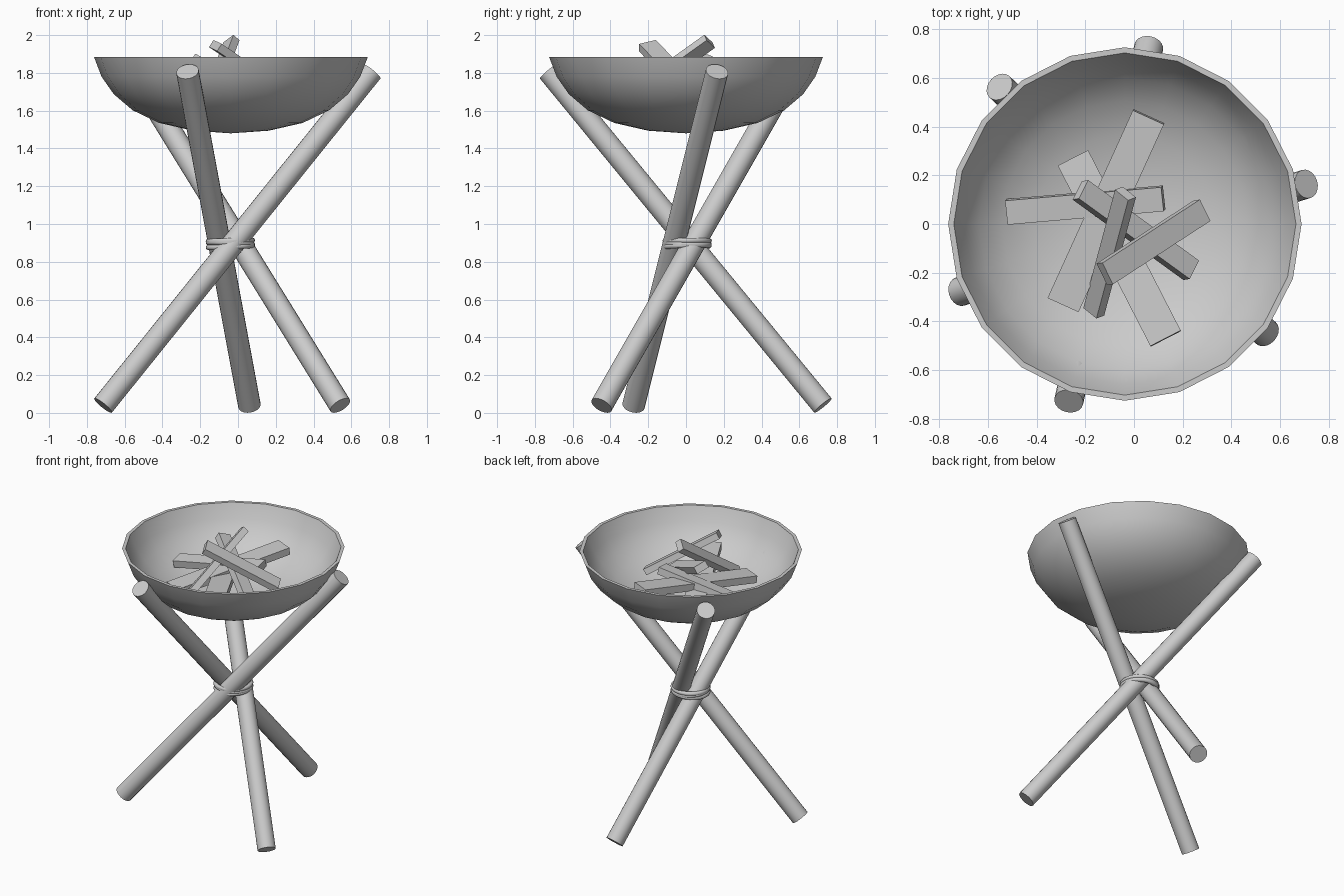
import bpy, bmesh
from math import sin, cos, pi, radians
from mathutils import Vector, Matrix

if "Cube" in bpy.data.objects:
    bpy.data.objects.remove(bpy.data.objects["Cube"])

CX, CY = -0.0375, 0.0   # axis of bowl and tripod


def add_object(name, bm, smooth=True):
    bmesh.ops.recalc_face_normals(bm, faces=bm.faces)
    me = bpy.data.meshes.new(name)
    bm.to_mesh(me)
    bm.free()
    ob = bpy.data.objects.new(name, me)
    bpy.context.collection.objects.link(ob)
    if smooth:
        bpy.ops.object.select_all(action='DESELECT')
        ob.select_set(True)
        bpy.context.view_layer.objects.active = ob
        bpy.ops.object.shade_smooth_by_angle(angle=radians(40))
    return ob


# Bowl: closed outer + inner profile revolved with 20 sides
outer = [(0, 1.48), (0.2, 1.494), (0.38, 1.535), (0.52, 1.602),
         (0.62, 1.687), (0.685, 1.78), (0.725, 1.885)]
inner = [(0.702, 1.885), (0.66, 1.787), (0.6, 1.702), (0.505, 1.624),
         (0.37, 1.559), (0.195, 1.519), (0, 1.505)]
bm = bmesh.new()
pts = [bm.verts.new((CX + r, CY, z)) for r, z in outer + inner]
edges = [bm.edges.new(p) for p in zip(pts, pts[1:])]
bmesh.ops.spin(bm, geom=pts + edges, cent=(CX, CY, 0), axis=(0, 0, 1),
               angle=2 * pi, steps=20, use_merge=True, use_duplicate=False)
bmesh.ops.remove_doubles(bm, verts=bm.verts, dist=0.0005)
add_object("bowl", bm)

# Three crossed poles, one turned around the axis
low, high = Vector((0.098, 0.725, 0.039)), Vector((-0.23, -0.727, 1.807))
for i in range(3):
    turn = Matrix.Translation((CX, CY, 0)) @ Matrix.Rotation(i * 2 * pi / 3, 4, 'Z')
    axis = high - low
    aim = axis.to_track_quat('Z', 'Y').to_matrix().to_4x4()
    bm = bmesh.new()
    bmesh.ops.create_cone(bm, cap_ends=True, segments=20, radius1=0.06, radius2=0.06,
                          depth=axis.length,
                          matrix=turn @ Matrix.Translation((low + high) / 2) @ aim)
    add_object(f"pole_{i + 1}", bm)


# Rope loops around the crossing
def rope(name, z, tilt, R=0.116, r=0.0145, n=32, m=10):
    bm = bmesh.new()
    mat = Matrix.Translation((CX - 0.003, CY + 0.006, z)) @ Matrix.Rotation(tilt[0], 4, 'X') \
        @ Matrix.Rotation(tilt[1], 4, 'Y')
    rings = []
    for i in range(n):
        a = 2 * pi * i / n
        ring = []
        for j in range(m):
            b = 2 * pi * j / m
            d = R + r * cos(b)
            ring.append(bm.verts.new(mat @ Vector((d * cos(a), d * sin(a), r * sin(b)))))
        rings.append(ring)
    for i in range(n):
        p, q = rings[i], rings[(i + 1) % n]
        for j in range(m):
            k = (j + 1) % m
            bm.faces.new((p[j], q[j], q[k], p[k]))
    add_object(name, bm)


rope("rope_lower", 0.882, (0.03, -0.05))
rope("rope_middle", 0.897, (-0.04, 0.04))
rope("rope_upper", 0.911, (0.0, -0.02))


# Split firewood: end, end, width, thickness, roll in degrees
def firewood(name, a, b, width, thick, roll):
    a, b = Vector(a), Vector(b)
    x = (b - a).normalized()
    y = Vector((0, 0, 1)).cross(x).normalized()
    basis = Matrix((x, y, x.cross(y))).transposed().to_4x4()
    mat = Matrix.Translation((a + b) / 2) @ basis @ Matrix.Rotation(radians(roll), 4, 'X') \
        @ Matrix.Diagonal(((b - a).length, width, thick, 1))
    bm = bmesh.new()
    bmesh.ops.create_cube(bm, size=1, matrix=mat)
    add_object(name, bm, smooth=False)


firewood("firewood_1", (0.06, 0.44, 1.745), (-0.29, -0.33, 1.645), 0.14, 0.05, 0)
firewood("firewood_2", (-0.52, 0.05, 1.645), (0.12, 0.105, 1.75), 0.10, 0.05, 8)
firewood("firewood_3", (0.13, -0.47, 1.70), (-0.25, 0.27, 1.65), 0.14, 0.05, 0)
firewood("firewood_4", (-0.22, 0.14, 1.865), (0.235, -0.19, 1.62), 0.09, 0.05, -22)
firewood("firewood_5", (-0.035, 0.125, 1.967), (-0.165, -0.36, 1.62), 0.08, 0.045, 38)
firewood("firewood_6", (-0.12, -0.205, 1.945), (0.28, 0.055, 1.675), 0.10, 0.045, 14)
